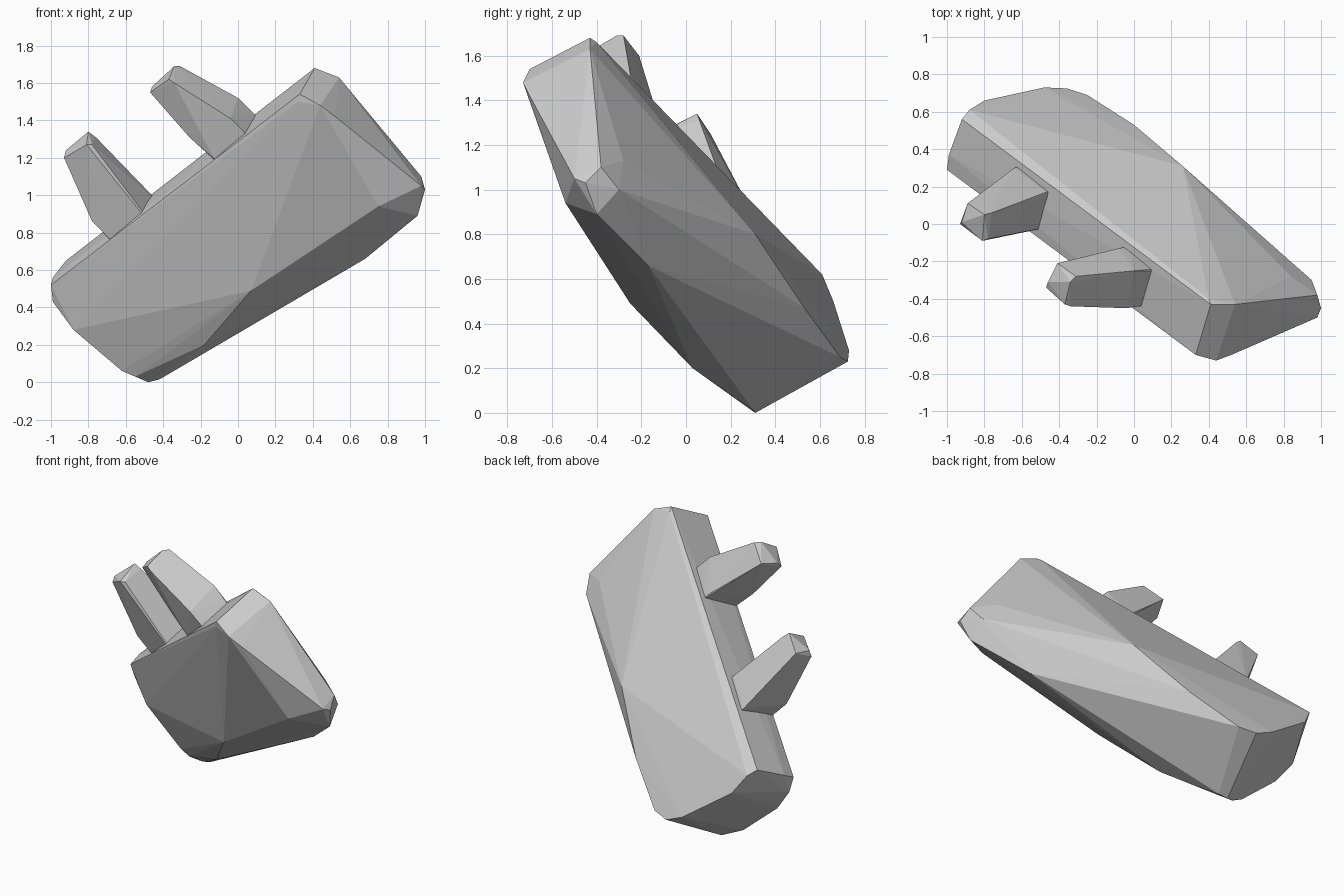
import bpy, bmesh
from mathutils import Vector


def hull(name, points):
    """Faceted solid wrapped around a few corner points."""
    bm = bmesh.new()
    for p in points:
        bm.verts.new(p)
    res = bmesh.ops.convex_hull(bm, input=bm.verts[:])
    loose = [v for v in bm.verts if not v.link_faces]
    bmesh.ops.delete(bm, geom=loose, context='VERTS')
    bmesh.ops.recalc_face_normals(bm, faces=bm.faces[:])
    me = bpy.data.meshes.new(name)
    bm.to_mesh(me)
    bm.free()
    ob = bpy.data.objects.new(name, me)
    bpy.context.collection.objects.link(ob)
    return ob


# slanted block: rounded corner clusters of the two ends, then the long edges
low_end = [
    (-1.0, .29, .52), (-.99, .32, .43), (-.99, .37, .56), (-.92, .56, .65),
    (-.88, .61, .62), (-.80, .66, .50), (-.48, .73, .28), (-.36, .725, .23),
    (-.25, .69, .25), (-.88, .29, .28), (-.62, .28, .06), (-.55, .27, .03),
    (-.48, .31, 0), (-.42, .30, .015)]
high_end = [
    (.41, -.43, 1.68), (.40, -.40, 1.66), (.54, -.43, 1.63), (.33, -.70, 1.54),
    (.32, -.69, 1.50), (.44, -.73, 1.48), (.52, -.70, 1.42), (.98, -.50, 1.05),
    (1.0, -.45, 1.03), (.98, -.38, 1.10), (.84, -.28, 1.13), (.95, -.30, 1.0),
    (.96, -.40, .89), (.75, -.54, .94)]
long_edges = [
    (-.18, .03, .20), (.07, -.25, .49), (.68, -.17, .66), (.26, .31, .80),
    (0, .53, .47)]
hull("body", low_end + high_end + long_edges)

# tapered pegs, with their roots sunk into the body
inward = Vector((.68, .16, -.72)) * .08


def peg(name, tip, root, mid):
    hull(name, tip + root + mid + [Vector(p) + inward for p in root])


peg("lower_peg",
    [(-.93, 0, 1.20), (-.92, .01, 1.24), (-.89, .11, 1.25), (-.80, .05, 1.34),
     (-.76, .06, 1.31), (-.81, -.09, 1.27), (-.78, -.08, 1.27)],
    [(-.69, .06, .77), (-.64, .30, .89), (-.47, .17, 1.01), (-.52, -.03, .91)],
    [(-.78, .05, .86)])
peg("upper_peg",
    [(-.47, -.34, 1.55), (-.46, -.31, 1.58), (-.41, -.21, 1.60),
     (-.34, -.31, 1.69), (-.31, -.28, 1.69), (-.37, -.43, 1.62),
     (-.34, -.44, 1.60)],
    [(-.13, -.36, 1.20), (-.08, -.13, 1.34), (.09, -.25, 1.43), (.03, -.44, 1.34)],
    [(-.26, -.34, 1.31), (0, -.25, 1.52), (-.04, -.45, 1.41)])
